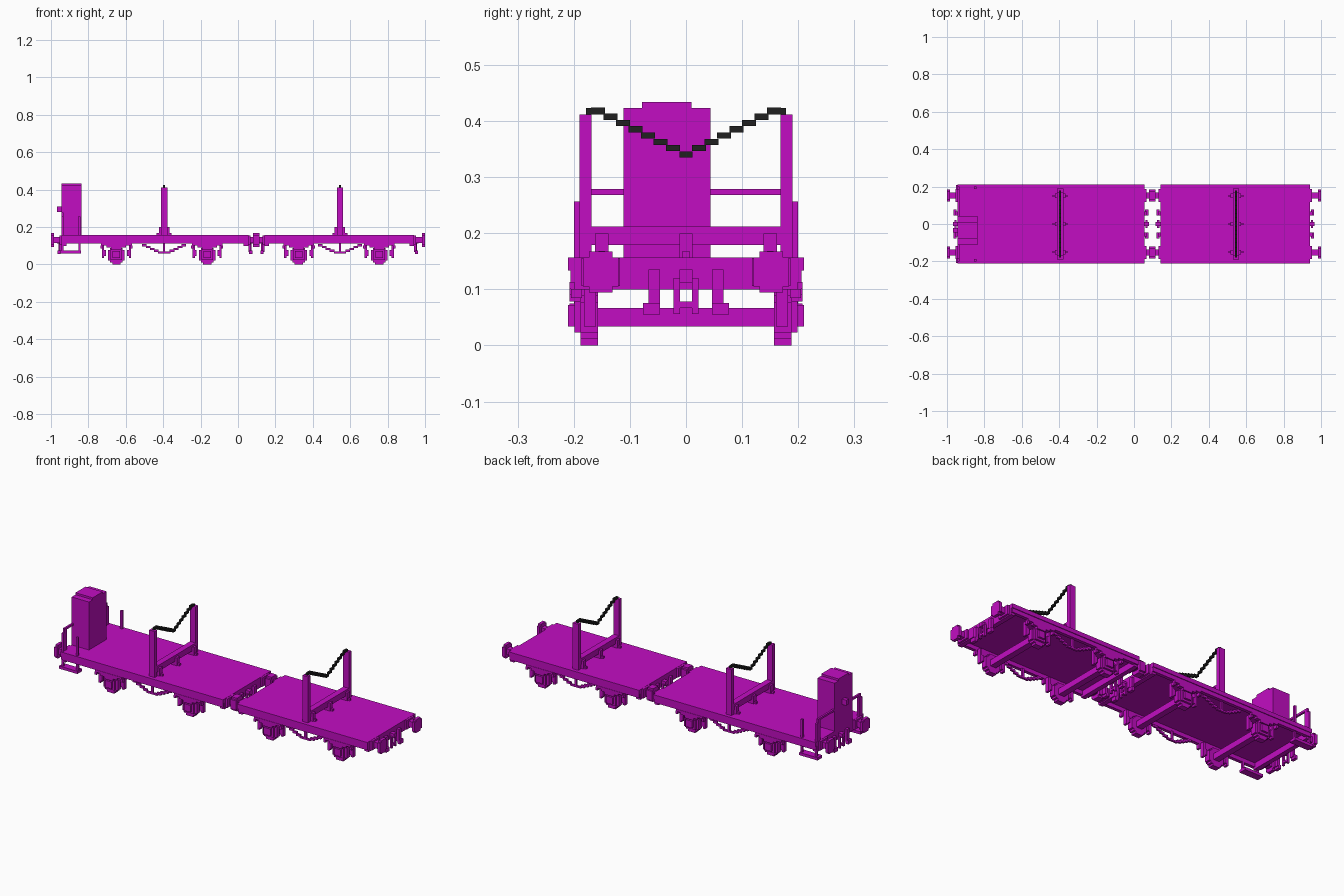
import bpy, bmesh, math

if "Cube" in bpy.data.objects:
    bpy.data.objects.remove(bpy.data.objects["Cube"], do_unlink=True)

V = 0.0112  # block size of the stepped style


def material(name, rgb):
    m = bpy.data.materials.new(name)
    m.use_nodes = True
    m.diffuse_color = (*rgb, 1)
    b = next(n for n in m.node_tree.nodes if n.type == 'BSDF_PRINCIPLED')
    b.inputs["Base Color"].default_value = (*rgb, 1)
    b.inputs["Roughness"].default_value = 0.8
    return m


MAGENTA = material("magenta paint", (0.54, 0.004, 0.54))
BLACK = material("black chain", (0.014, 0.014, 0.014))


def build(name, boxes, mat=MAGENTA):
    """One object from boxes given as (x0, x1, y0, y1, z0, z1)."""
    bm = bmesh.new()
    for x0, x1, y0, y1, z0, z1 in boxes:
        vs = bmesh.ops.create_cube(bm, size=1)["verts"]
        for v in vs:
            v.co = ((x0 + x1) / 2 + v.co.x * (x1 - x0),
                    (y0 + y1) / 2 + v.co.y * (y1 - y0),
                    (z0 + z1) / 2 + v.co.z * (z1 - z0))
    me = bpy.data.meshes.new(name)
    bm.to_mesh(me)
    bm.free()
    me.materials.append(mat)
    ob = bpy.data.objects.new(name, me)
    bpy.context.collection.objects.link(ob)
    return ob


def disc(cu, cz, r, rows):
    """Stepped disc as rows of (u0, u1, z0, z1)."""
    h = 2 * r / rows
    out = []
    for i in range(rows):
        z = -r + (i + 0.5) * h
        w = max(h / 2, round(math.sqrt(r * r - z * z) / h - 0.2) * h)
        out.append((cu - w, cu + w, cz + z - h / 2, cz + z + h / 2))
    return out


def both(boxes):
    """Add the copies mirrored across the centre line."""
    return boxes + [(a, b, -d, -c, e, f) for a, b, c, d, e, f in boxes]


def wheelset(x):
    wheels = [(a, b, 0.157, 0.188, c, d) for a, b, c, d in disc(x, 0.05, 0.05, 9)]
    build("wheels", both(wheels))
    build("axle", [(x - 0.017, x + 0.017, -0.157, 0.157, 0.034, 0.067)])
    # axle box, spring steps and guard plate
    box = [(x - 0.02, x + 0.02, 0.188, 0.21, 0.034, 0.072),
           (x - 0.031, x + 0.031, 0.188, 0.199, 0.023, 0.078),
           (x - 0.028, x + 0.028, 0.188, 0.208, 0.078, 0.09),
           (x - 0.052, x + 0.052, 0.188, 0.208, 0.09, 0.101),
           (x - 0.082, x + 0.082, 0.188, 0.208, 0.101, 0.113)]
    build("axle_box_and_spring", both(box))
    brakes = []
    for s in (-1, 1):
        c = x + s * 0.072
        brakes += [(c - 0.006, c + 0.006, 0.16, 0.182, 0.034, 0.112),
                   (c - s * 0.01 - 0.006, c - s * 0.01 + 0.006, 0.16, 0.182, 0.045, 0.078),
                   (c + s * 0.008 - 0.006, c + s * 0.008 + 0.006, 0.185, 0.205, 0.085, 0.101)]
    build("brake_hangers", both(brakes))


def truss(x):
    boxes = [(x - 0.033, x + 0.033, 0.18, 0.191, 0.06, 0.069),
             (x - 0.006, x + 0.006, 0.18, 0.191, 0.069, 0.115)]
    for s in (-1, 1):
        for i in range(4):
            a, b = x + s * (0.03 + i * 0.021), x + s * (0.055 + i * 0.021)
            boxes.append((min(a, b), max(a, b), 0.18, 0.191, 0.067 + i * 0.01, 0.079 + i * 0.01))
    build("truss_rod", both(boxes))


def stakes(x):
    # swivelling bolster on feet, with upright stakes
    build("bolster", [(x - 0.017, x + 0.017, -0.19, 0.19, 0.179, 0.212)])
    build("bolster_feet",
          [(x - 0.04, x + 0.04, y - 0.006, y + 0.006, 0.157, 0.168) for y in (-0.15, 0, 0.15)]
          + [(x - 0.028, x + 0.028, y - 0.012, y + 0.012, 0.157, 0.2) for y in (-0.15, 0, 0.15)])
    build("stakes", both([(x - 0.017, x + 0.017, 0.168, 0.19, 0.157, 0.412)]))
    # sagging chain in steps
    n = 8
    links = [(x - 0.006, x + 0.006, -0.0112, 0.0112, 0.335, 0.346)]
    half = []
    for i in range(1, n):
        y = i * 0.0222
        half.append((x - 0.006, x + 0.006, y - 0.0112, y + 0.0135, 0.335 + i * V, 0.346 + i * V))
    half.append((x - 0.006, x + 0.006, 0.145, 0.178, 0.412, 0.423))
    build("stake_chain", links + both(half), BLACK)


def wagon_end(x, s, face):
    """Headstock, buffers, coupling and hoses; s is the outward direction."""
    def span(a, b):
        return (min(x + s * a, x + s * b), max(x + s * a, x + s * b))
    build("headstock", [(*span(-0.025, 0), -0.199, 0.199, 0.1, 0.156)])
    heads = [(*span(face - 0.017, face), a, b, c, d)
             for a, b, c, d in disc(0.152, 0.131, 0.0365, 7)]
    build("buffer_heads", both(heads))
    build("buffer_stems", both([(*span(0, face - 0.017), 0.136, 0.168, 0.115, 0.147),
                                (*span(0, 0.011), 0.118, 0.186, 0.106, 0.156)]))
    build("coupling_hook", [(*span(0, 0.025), -0.012, 0.012, 0.112, 0.135),
                            (*span(0.006, 0.017), -0.022, -0.011, 0.056, 0.12),
                            (*span(0.006, 0.017), 0.011, 0.022, 0.056, 0.12),
                            (*span(0.006, 0.017), -0.011, 0.011, 0.067, 0.078)])
    build("brake_hoses", both([(*span(0, 0.014), 0.046, 0.067, 0.067, 0.135),
                               (*span(0.005, 0.022), 0.046, 0.077, 0.055, 0.076)]))


def wagon(x0, x1, axles, stake_x, faces):
    build("deck", [(x0, x1, -0.21, 0.21, 0.134, 0.157)])
    build("side_sills", both([(x0 + 0.002, x1 - 0.002, 0.188, 0.206, 0.112, 0.134)]))
    for a in axles:
        wheelset(a)
    truss(stake_x)
    stakes(stake_x)
    wagon_end(x0, -1, faces[0])
    wagon_end(x1, 1, faces[1])


wagon(-0.943, 0.055, (-0.65, -0.165), -0.395, (0.057, 0.043))
wagon(0.141, 0.941, (0.325, 0.755), 0.545, (0.043, 0.059))

# brakeman's booth with stepped roof
build("booth", [(-0.943, -0.837, -0.111, 0.044, 0.157, 0.423)])
build("booth_roof", [(-0.943, -0.837, -0.078, 0.01, 0.423, 0.434)])
build("booth_handle", [(-0.968, -0.943, -0.045, -0.022, 0.28, 0.31)])

# end railings either side of the booth
build("end_rail", [(-0.943, -0.932, -0.188, -0.111, 0.268, 0.279),
                   (-0.943, -0.932, 0.044, 0.188, 0.268, 0.279)])
build("end_rail_posts", both([(-0.943, -0.932, 0.168, 0.188, 0.157, 0.279)]))

# side grab rails and hanging steps
build("grab_rails", both([(-0.855, -0.843, 0.188, 0.2, 0.157, 0.257),
                          (-0.943, -0.932, 0.188, 0.2, 0.157, 0.257)]))
build("side_steps", both([(-0.953, -0.84, 0.168, 0.208, 0.06, 0.075),
                          (-0.943, -0.932, 0.188, 0.2, 0.075, 0.134),
                          (-0.853, -0.842, 0.188, 0.2, 0.075, 0.134)]))
